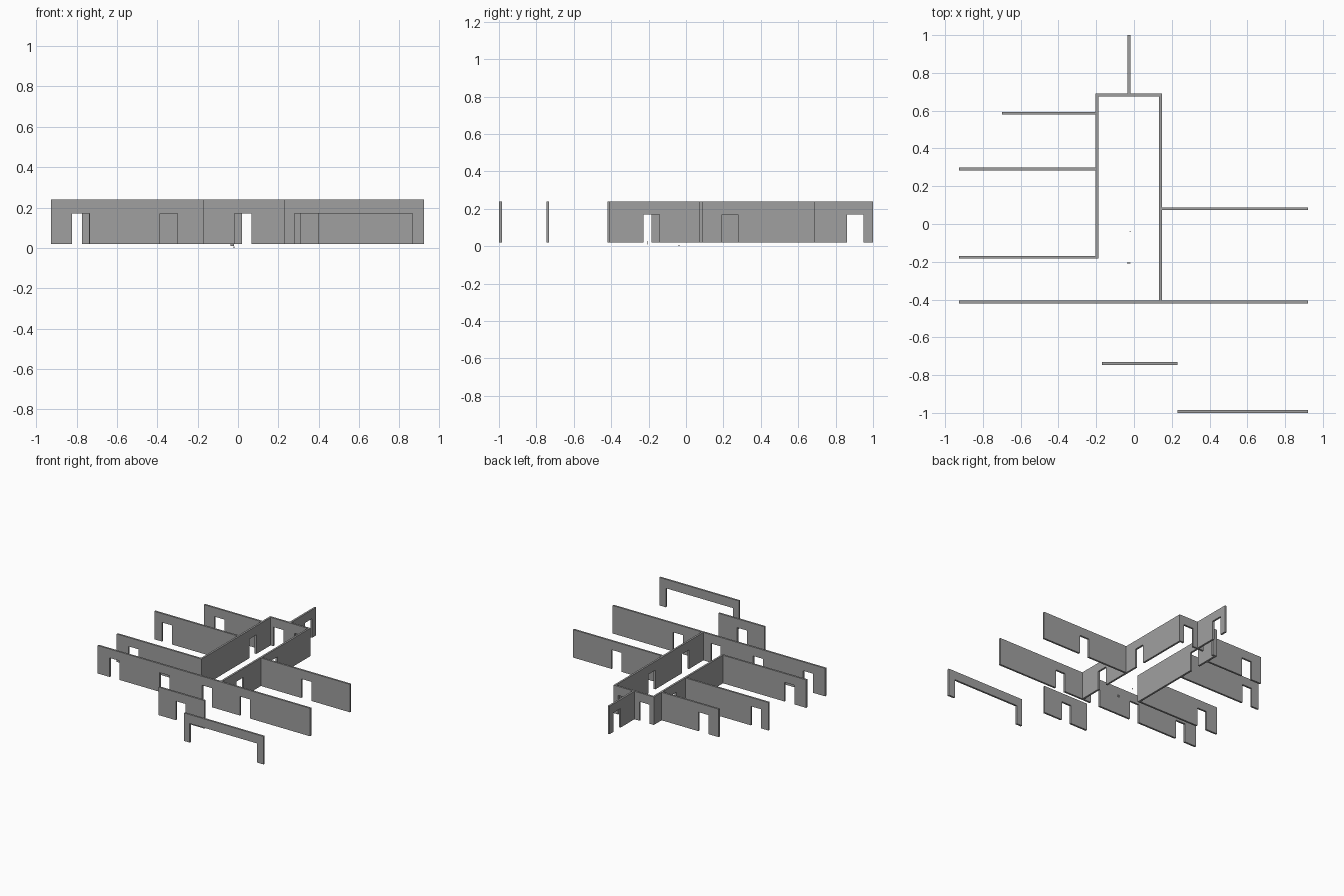
import bpy

cube = bpy.data.objects.get("Cube")
if cube:
    bpy.data.objects.remove(cube, do_unlink=True)

grey = bpy.data.materials.new("plaster_grey")
grey.use_nodes = True
grey.diffuse_color = (0.35, 0.35, 0.35, 1)
grey.node_tree.nodes["Principled BSDF"].inputs["Base Color"].default_value = (0.35, 0.35, 0.35, 1)

BASE, LINTEL, TOP = 0.02, 0.17, 0.24
THICK = 0.015
DOOR = 0.086


def prism(name, outline, axis, offset, thick):
    """Extrude an outline of (along, z) points across a wall's thickness."""
    n = len(outline)
    verts = []
    for side in (-0.5, 0.5):
        across = offset + side * thick
        for along, z in outline:
            verts.append((along, across, z) if axis == "x" else (across, along, z))
    faces = [list(range(n)), list(range(2 * n - 1, n - 1, -1))]
    for i in range(n):
        j = (i + 1) % n
        faces.append([j, i, n + i, n + j])
    if axis == "y":
        faces = [f[::-1] for f in faces]
    mesh = bpy.data.meshes.new(name)
    mesh.from_pydata(verts, [], faces)
    mesh.materials.append(grey)
    obj = bpy.data.objects.new(name, mesh)
    bpy.context.collection.objects.link(obj)
    return obj


def wall(name, axis, offset, start, end, doors, width=DOOR):
    """Wall along an axis, with doorways notched up from its bottom edge."""
    outline = [(start, BASE)]
    for d in doors:
        outline += [(d, BASE), (d, LINTEL), (d + width, LINTEL), (d + width, BASE)]
    outline += [(end, BASE), (end, TOP), (start, TOP)]
    return prism(name, outline, axis, offset, THICK)


LEFT, RIGHT = 0.922, -0.927
HALL_LEFT, HALL_RIGHT, HALL_BACK = 0.14, -0.196, 0.683
MAIN = -0.413

# Front walls
wall("entrance_wall", "x", -0.992, 0.23, LEFT, [0.28], 0.585)
wall("porch_wall", "x", -0.739, -0.17, 0.23, [-0.018])
wall("main_cross_wall", "x", MAIN, RIGHT, LEFT, [-0.822, -0.387, -0.018, 0.312])

# Central hall
wall("hall_left_wall", "y", HALL_LEFT, MAIN, HALL_BACK + THICK / 2, [-0.227, 0.192])
wall("hall_right_wall", "y", HALL_RIGHT, -0.183, HALL_BACK + THICK / 2, [0.41])
wall("hall_back_wall", "x", HALL_BACK, HALL_RIGHT, HALL_LEFT, [-0.165, 0.02])
wall("back_spur_wall", "y", -0.027, HALL_BACK, 1.0, [0.862])

# Room dividers
wall("left_room_wall", "x", 0.081, HALL_LEFT, LEFT, [0.50])
wall("right_front_room_wall", "x", -0.176, RIGHT, HALL_RIGHT, [-0.825])
wall("right_middle_room_wall", "x", 0.291, RIGHT, HALL_RIGHT, [-0.86])
wall("right_back_room_wall", "x", 0.586, -0.70, HALL_RIGHT, [-0.61])

# Tiny floor plates in the hall
for name, x, y, z, size in (("floor_tag", -0.028, -0.207, 0.01, 0.018),
                            ("floor_peg", -0.02, -0.038, 0.0, 0.006)):
    square = [(x - size / 2, z), (x + size / 2, z), (x + size / 2, z + size), (x - size / 2, z + size)]
    prism(name, square, "x", y, 0.004)
